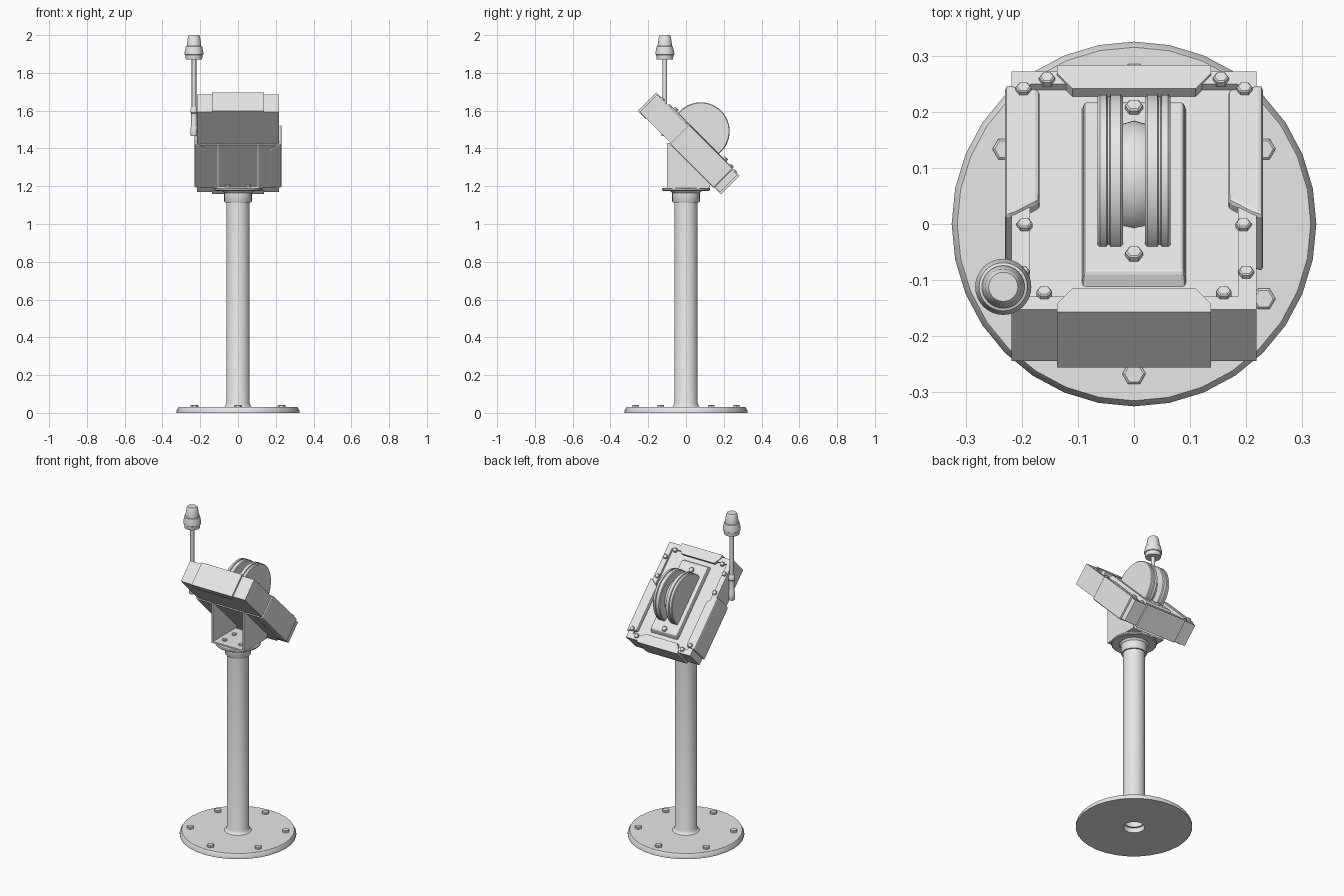
import bpy, bmesh, math
from mathutils import Matrix, Vector

old = bpy.data.objects.get("Cube")
if old:
    bpy.data.objects.remove(old)

grey = bpy.data.materials.new("light grey")
grey.use_nodes = True
grey.diffuse_color = (0.8, 0.8, 0.8, 1)
grey.node_tree.nodes["Principled BSDF"].inputs["Base Color"].default_value = (0.8, 0.8, 0.8, 1)

# Tilted housing frame: local z is the face normal, local y runs down the face
TILT = Matrix.Translation((0, 0.014, 1.427)) @ Matrix.Rotation(math.radians(-45), 4, 'X')
WORLD = Matrix.Identity(4)


def finish(name, bm, matrix=WORLD, smooth=False, bevel=0):
    bmesh.ops.recalc_face_normals(bm, faces=bm.faces)
    mesh = bpy.data.meshes.new(name)
    bm.to_mesh(mesh)
    bm.free()
    mesh.materials.append(grey)
    ob = bpy.data.objects.new(name, mesh)
    bpy.context.collection.objects.link(ob)
    ob.matrix_world = matrix
    if bevel:
        mod = ob.modifiers.new("bevel", 'BEVEL')
        mod.width = bevel
        mod.segments = 2
        mod.limit_method = 'ANGLE'
    if smooth:
        bpy.ops.object.select_all(action='DESELECT')
        bpy.context.view_layer.objects.active = ob
        ob.select_set(True)
        bpy.ops.object.shade_smooth_by_angle(angle=math.radians(35))
    return ob


def lathe(name, profile, sides, matrix=WORLD, smooth=True):
    """Revolve (radius, height) points about local z."""
    bm = bmesh.new()
    verts = [bm.verts.new((r, 0, z)) for r, z in profile]
    edges = [bm.edges.new(p) for p in zip(verts, verts[1:])]
    bmesh.ops.spin(bm, geom=verts + edges, cent=(0, 0, 0), axis=(0, 0, 1),
                   angle=math.tau, steps=sides)
    bmesh.ops.remove_doubles(bm, verts=bm.verts, dist=1e-5)
    return finish(name, bm, matrix, smooth)


def prism(name, outline, low, high, matrix=TILT, bevel=0):
    """Extrude an (x, y) outline between two local heights."""
    bm = bmesh.new()
    face = bm.faces.new([bm.verts.new((x, y, low)) for x, y in outline])
    new = bmesh.ops.extrude_face_region(bm, geom=[face])["geom"]
    bmesh.ops.translate(bm, vec=(0, 0, high - low),
                        verts=[g for g in new if isinstance(g, bmesh.types.BMVert)])
    return finish(name, bm, matrix, bevel=bevel)


def box(name, x, y, z, matrix=WORLD, bevel=0):
    outline = [(x[0], y[0]), (x[1], y[0]), (x[1], y[1]), (x[0], y[1])]
    return prism(name, outline, z[0], z[1], matrix, bevel)


def bolt(name, matrix, x, y, z, r, h):
    lathe(name, [(0, -0.004), (r, -0.004), (r, h * 0.75), (r * 0.8, h), (0, h)], 6,
          matrix @ Matrix.Translation((x, y, z)), False)


# Base plate, open underneath into the hollow post
lathe("base_plate", [(0.06, 0), (0.325, 0), (0.325, 0.012), (0.315, 0.03), (0.05, 0.03)], 32)
for i in range(6):
    a = math.tau * (i + 0.5) / 6
    bolt("base_bolt", WORLD, 0.267 * math.cos(a), 0.267 * math.sin(a), 0.03, 0.021, 0.012)

# Post with flared foot, collar and mounting flange
lathe("post", [(0.06, 0), (0.06, 0.028), (0.078, 0.028), (0.068, 0.036), (0.062, 0.05),
               (0.062, 1.18)], 32)
lathe("post_inner_cap", [(0, 0.2), (0.06, 0.2), (0.06, 0)], 32)
lathe("collar", [(0.06, 1.115), (0.07, 1.115), (0.073, 1.12), (0.073, 1.165),
                 (0.085, 1.178)], 32)
lathe("flange", [(0, 1.176), (0.122, 1.176), (0.127, 1.18), (0.127, 1.187),
                 (0.122, 1.191), (0, 1.191)], 32)

# Open wedge bracket: floor plus two triangular cheeks
box("bracket_floor", (-0.11, 0.11), (-0.1, 0.12), (1.189, 1.199))
UPRIGHT = Matrix(((0, 0, 1, 0), (1, 0, 0, 0), (0, 1, 0, 0), (0, 0, 0, 1)))
cheek = [(-0.1, 1.19), (0.125, 1.19), (0.13, 1.215), (-0.085, 1.43), (-0.1, 1.43)]
for s in (-1, 1):
    prism("bracket_cheek", cheek, s * 0.11, s * 0.1, UPRIGHT)
    for y in (-0.05, 0.04):
        bolt("bracket_bolt", WORLD, s * 0.055, y, 1.199, 0.014, 0.01)

# Housing with a mitred rim around a sunken face
bm = bmesh.new()
bmesh.ops.create_cube(bm, size=1, matrix=Matrix.Diagonal((0.436, 0.6, 0.13, 1)))
top = max(bm.faces, key=lambda f: f.calc_center_median().z)
bmesh.ops.inset_region(bm, faces=[top], thickness=0.046)
rim = bmesh.ops.extrude_face_region(bm, geom=[top])["geom"]
bmesh.ops.delete(bm, geom=[top], context='FACES_ONLY')
bmesh.ops.translate(bm, vec=(0, 0, -0.015),
                    verts=[g for g in rim if isinstance(g, bmesh.types.BMVert)])
finish("housing", bm, TILT)

# Wrapped guards at both ends, along both sides and below
for s in (-1, 1):
    prism("end_guard", [(-0.137, s * 0.311), (0.137, s * 0.311), (0.137, s * 0.29),
                        (0.11, s * 0.252), (-0.11, s * 0.252), (-0.137, s * 0.29)],
          -0.07, 0.07)
    prism("side_guard", [(s * 0.168, 0.25), (s * 0.23, 0.262), (s * 0.23, -0.07),
                         (s * 0.21, -0.06), (s * 0.168, -0.03)], -0.074, 0.072, bevel=0.008)
box("under_guard", (-0.2, 0.2), (-0.06, 0.262), (-0.071, -0.06), TILT)

# Raised centre panel with sloping edges
bm = bmesh.new()
bmesh.ops.create_cube(bm, size=1, matrix=Matrix.Translation((0, 0, 0.06))
                      @ Matrix.Diagonal((0.186, 0.46, 0.03, 1)))
for v in bm.verts:
    if v.co.z > 0.06:
        v.co.x *= 0.96
        v.co.y *= 0.93
finish("centre_panel", bm, TILT, bevel=0.006)

# Twin grooved wheel sunk into the panel
AXLE = TILT @ Matrix.Translation((0, 0, 0.091)) @ Matrix.Rotation(math.pi / 2, 4, 'Y')
for s in (-1, 1):
    prof = [(0, 0.02), (0.148, 0.02), (0.153, 0.024), (0.153, 0.042), (0.147, 0.044),
            (0.147, 0.047), (0.153, 0.049), (0.153, 0.061), (0.149, 0.065), (0, 0.065)]
    lathe("wheel_disc", [(r, s * z) for r, z in prof], 48, AXLE)
lathe("wheel_core", [(0.1, -0.021), (0.106, 0), (0.1, 0.021)], 48, AXLE)

# Bolts on the face: panel pair, then rim bolts
for y in (-0.175, 0.195):
    bolt("panel_bolt", TILT, 0, y, 0.075, 0.016, 0.012)
for s in (-1, 1):
    for x, y in ((0.155, 0.277), (0.197, 0.245), (0.195, -0.09), (0.2, -0.21), (0.16, -0.262)):
        bolt("rim_bolt", TILT, s * x, y, 0.072 if y > 0.24 and x > 0.19 else 0.065, 0.014, 0.01)

# Antenna: sleeve clamped to the side, rod and flared lamp head
MAST = Matrix.Translation((-0.233, -0.112, 0))
lathe("antenna_sleeve", [(0, 1.465), (0.016, 1.465), (0.019, 1.472), (0.019, 1.51),
                         (0.015, 1.52), (0.015, 1.585), (0.019, 1.59), (0.019, 1.61),
                         (0.012, 1.62)], 20, MAST)
lathe("antenna_rod", [(0.012, 1.6), (0.012, 1.89)], 16, MAST)
lathe("antenna_head", [(0, 1.872), (0.043, 1.872), (0.046, 1.895), (0.05, 1.898),
                       (0.05, 1.907), (0.043, 1.94), (0.038, 1.942), (0.038, 1.947),
                       (0.032, 1.99), (0.026, 2.0), (0, 2.0)], 32, MAST)
for z in (1.49, 1.6):
    box("antenna_clamp", (-0.235, -0.2), (-0.124, -0.1), (z - 0.012, z + 0.012))
